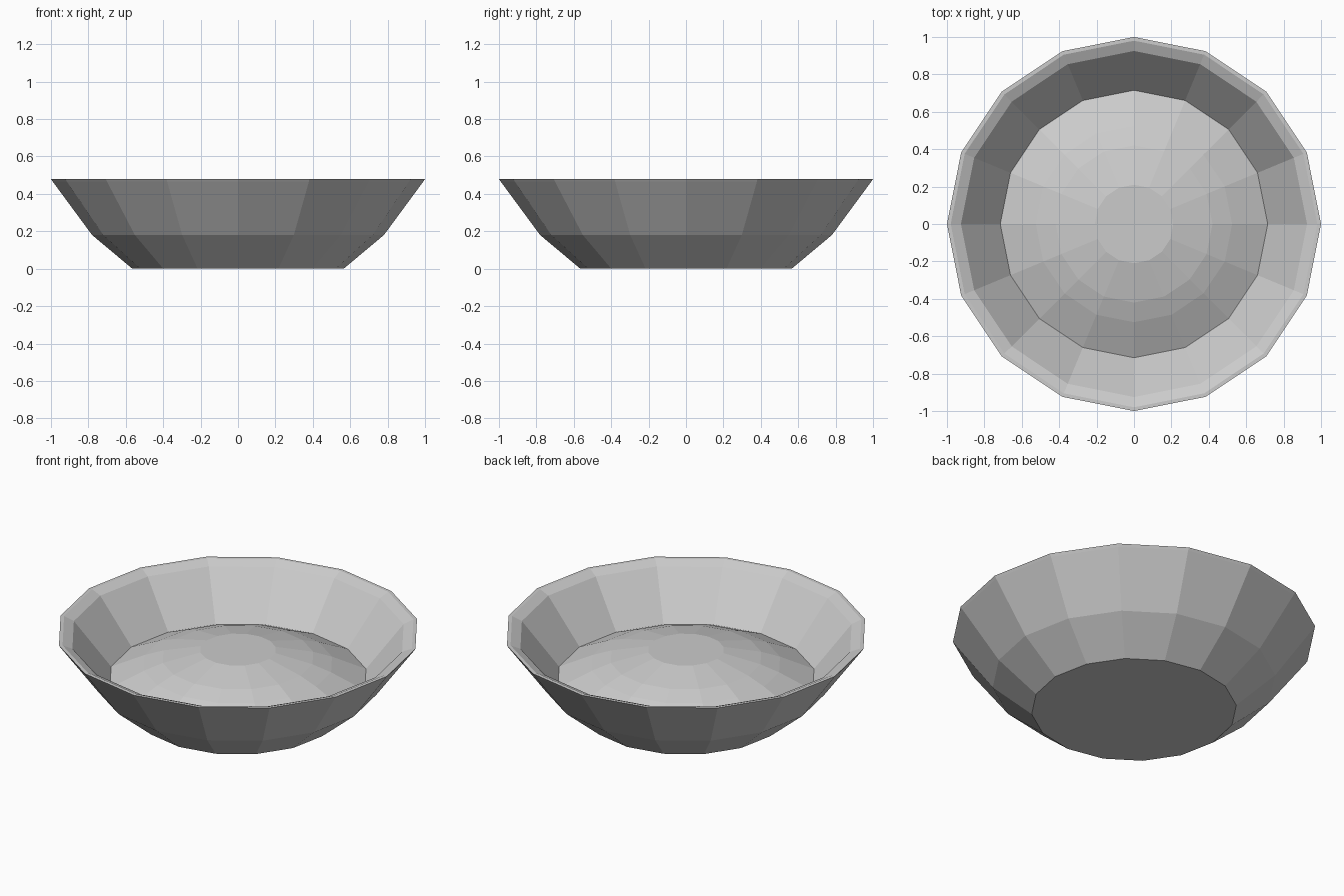
import bpy, bmesh
from math import cos, sin, pi

if "Cube" in bpy.data.objects:
    bpy.data.objects.remove(bpy.data.objects["Cube"])

SIDES = 16


def lathe(name, profile, cap_start=False, cap_end=False):
    """Spin a (radius, height) profile into a faceted solid."""
    bm = bmesh.new()
    rings = [[bm.verts.new((r * cos(2 * pi * i / SIDES), r * sin(2 * pi * i / SIDES), z))
              for i in range(SIDES)] for r, z in profile]
    for a, b in zip(rings, rings[1:]):
        for i in range(SIDES):
            j = (i + 1) % SIDES
            bm.faces.new((a[i], a[j], b[j], b[i]))
    if cap_start:
        bm.faces.new(rings[0][::-1])
    if cap_end:
        bm.faces.new(rings[-1])
    mesh = bpy.data.meshes.new(name)
    bm.to_mesh(mesh)
    bm.free()
    obj = bpy.data.objects.new(name, mesh)
    bpy.context.collection.objects.link(obj)
    return obj


# Bowl: base, outer wall, thin rim with bevelled inner lip, inner wall down to the filling
lathe("bowl", [(0.565, 0.0), (0.78, 0.18), (0.99, 0.465), (1.0, 0.48), (0.98, 0.48),
               (0.925, 0.455), (0.715, 0.20)], cap_start=True)

# Filling: shallow faceted mound with a flat crown
lathe("filling", [(0.715, 0.20), (0.525, 0.29), (0.42, 0.328), (0.21, 0.375)], cap_end=True)
